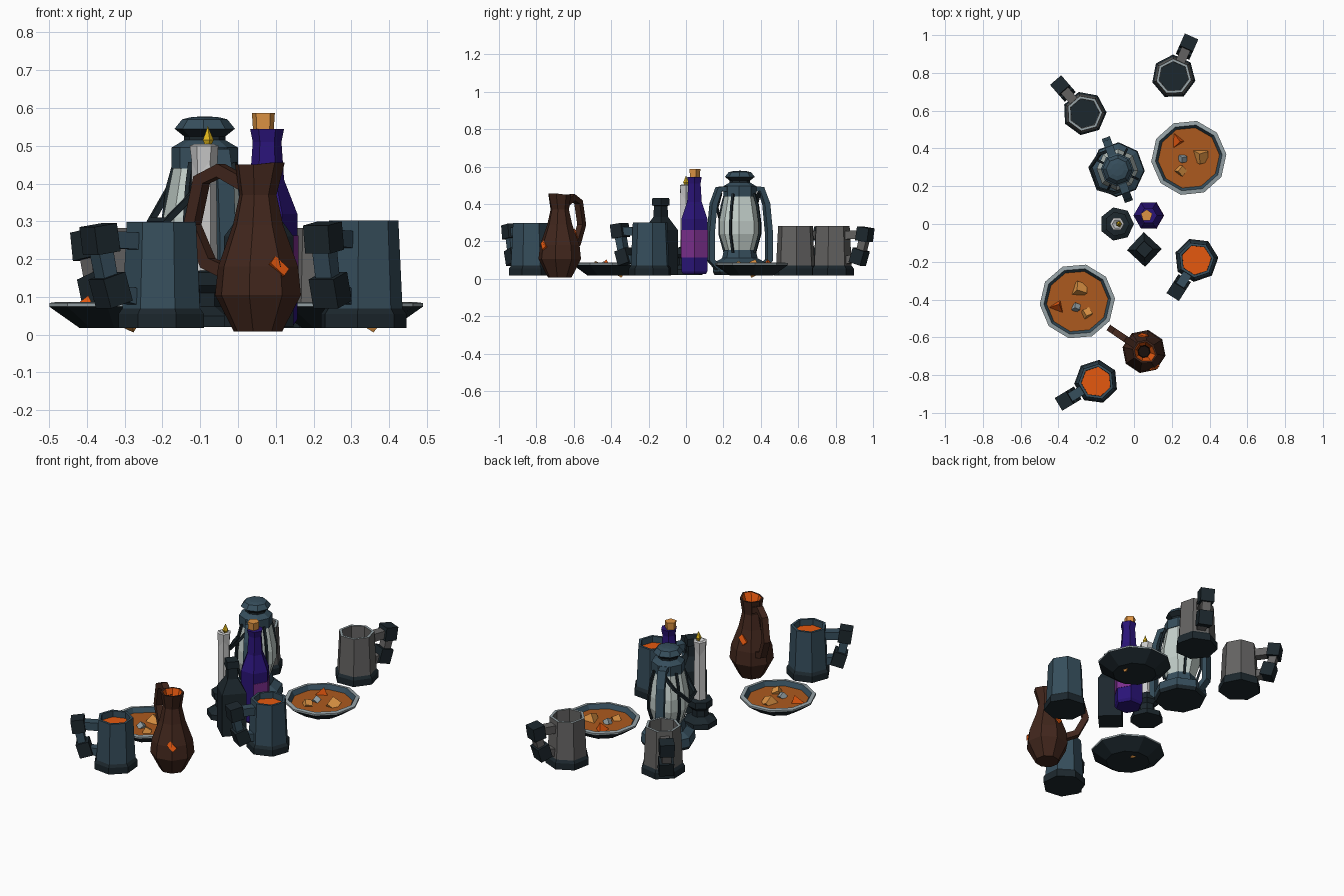
import bpy, bmesh
from math import sin, cos, pi, radians
from mathutils import Vector, Matrix, Euler

if "Cube" in bpy.data.objects:
    bpy.data.objects.remove(bpy.data.objects["Cube"])

def mat(name, hexv):
    m = bpy.data.materials.new(name)
    c = [int(hexv[i:i + 2], 16) / 255 for i in (0, 2, 4)]
    m.diffuse_color = [((v + .055) / 1.055) ** 2.4 if v > .04 else v / 12.92 for v in c] + [1]
    m.use_nodes = True
    m.node_tree.nodes["Principled BSDF"].inputs["Base Color"].default_value = m.diffuse_color
    return m

BLUE, DARK, LIGHT = mat("blue_steel", "364E5C"), mat("dark_steel", "1C272D"), mat("pale_rim", "97A3A7")
GREY, ORANGE, SOUP = mat("grey_metal", "646362"), mat("orange_liquid", "E5580F"), mat("soup", "AC5A1E")
BROWN, PURPLE, LABEL = mat("brown_clay", "41261C"), mat("purple_glass", "2A1478"), mat("label", "7B2F8C")
CORK, GLASS, WAX = mat("cork", "DE9444"), mat("lamp_glass", "C6D2CD"), mat("wax", "C4C4C2")
FLAME, BLACK = mat("flame", "DDB41C"), mat("hole", "1A100C")

def finish(name, bm, mats, loc=(0, 0, 0), rot=0):
    bmesh.ops.recalc_face_normals(bm, faces=bm.faces[:])
    me = bpy.data.meshes.new(name)
    bm.to_mesh(me)
    bm.free()
    for m in mats:
        me.materials.append(m)
    ob = bpy.data.objects.new(name, me)
    ob.location = loc
    ob.rotation_euler.z = rot
    bpy.context.collection.objects.link(ob)
    return ob

def lathe(name, prof, n, loc, m, rot=0, phase=0, only=None):
    """Revolve (r, z[, material of the next band]) points into n flat sides."""
    bm, mats, rings, cur = bmesh.new(), [], [], m
    for p in prof:
        r, z = p[:2]
        cur = p[2] if len(p) > 2 else cur
        if cur not in mats:
            mats.append(cur)
        if r == 0:
            ring = [bm.verts.new((0, 0, z))] * n
        else:
            ring = [bm.verts.new((r * cos(phase + 2 * pi * k / n), r * sin(phase + 2 * pi * k / n), z)) for k in range(n)]
        rings.append((ring, mats.index(cur)))
    for (a, mi), (b, _) in zip(rings, rings[1:]):
        for k in (only or range(n)):
            j = (k + 1) % n
            f = bm.faces.new(dict.fromkeys((a[k], a[j], b[j], b[k])))
            f.material_index = mi
    bmesh.ops.delete(bm, geom=[v for v in bm.verts if not v.link_faces], context='VERTS')
    return finish(name, bm, mats, loc, rot)

def sweep(name, pts, side, width, thick, m, loc, rot=0):
    """Rectangular bar along a planar path."""
    bm, rings = bmesh.new(), []
    pts, side = [Vector(p) for p in pts], Vector(side).normalized()
    for i, p in enumerate(pts):
        t = (pts[min(i + 1, len(pts) - 1)] - pts[max(i - 1, 0)]).normalized()
        nrm = t.cross(side)
        rings.append([bm.verts.new(p + side * a * width / 2 + nrm * b * thick / 2)
                      for a, b in ((1, 1), (-1, 1), (-1, -1), (1, -1))])
    for a, b in zip(rings, rings[1:]):
        for k in range(4):
            bm.faces.new((a[k], a[(k + 1) % 4], b[(k + 1) % 4], b[k]))
    bm.faces.new(rings[0])
    bm.faces.new(rings[-1])
    return finish(name, bm, [m], loc, rot)

def block(name, center, size, euler, m, loc, rot=0):
    bm = bmesh.new()
    bmesh.ops.create_cube(bm, size=1, matrix=Matrix.LocRotScale(Vector(center), Euler(euler), Vector(size)))
    return finish(name, bm, [m], loc, rot)

# Tankards with blocky handles
def tankard(tag, x, y, angle, body, rim, top, filled):
    loc, a = (x, y, 0), radians(angle)
    lathe(tag + "_body", [(0, .018, DARK), (.117, .018), (.117, .055), (.106, .07, body), (.095, top, rim),
                          (.08, top, body), (.078, .05, DARK), (0, .05)], 7, loc, DARK, a, pi / 7)
    if filled:
        lathe(tag + "_drink", [(.0795, top - .035), (0, top - .035)], 7, loc, ORANGE, a, pi / 7)
    sweep(tag + "_handle", [(.08, 0, top - .05), (.185, 0, top - .045), (.19, 0, top - .07), (.165, 0, .115), (.08, 0, .1)],
          (0, 1, 0), .05, .045, body, loc, a)
    block(tag + "_handle_top", (.193, 0, top - .045), (.07, .078, .075), (0, .15, 0), DARK, loc, a)
    block(tag + "_handle_bottom", (.16, 0, .118), (.07, .078, .08), (0, .3, 0), DARK, loc, a)

tankard("empty_mug_back", .21, .78, 66, GREY, LIGHT, .283, False)
tankard("empty_mug_left", -.262, .586, 131, GREY, LIGHT, .283, False)
tankard("full_mug_right", .33, -.19, 237.5, BLUE, BLUE, .302, True)
tankard("full_mug_front", -.2, -.835, 211, BLUE, BLUE, .298, True)

# Bowls of stew
def bowl(tag, x, y, angle):
    loc, a = (x, y, 0), radians(angle)
    lathe(tag, [(0, .018, DARK), (.12, .018), (.2, .074, LIGHT), (.2, .084), (.178, .087, BLUE), (.15, .04), (0, .03)],
          10, loc, DARK, a, .1)
    lathe(tag + "_stew", [(.166, .062), (0, .062)], 10, loc, SOUP, a, .1)
    block(tag + "_potato_large", (.063, .01, .055), (.055, .06, .06), (.5, .55, .3), CORK, loc, a)
    block(tag + "_potato_small", (-.042, -.068, .065), (.04, .04, .035), (.5, .3, .9), CORK, loc, a)
    block(tag + "_onion", (-.032, -.004, .066), (.032, .032, .032), (.5, .6, .2), LIGHT, loc, a)
    bm = bmesh.new()
    bmesh.ops.create_cone(bm, cap_ends=True, segments=3, radius1=.045, radius2=0, depth=.05,
                          matrix=Matrix.Translation((-.052, .088, .08)) @ Euler((.2, .2, .5)).to_matrix().to_4x4())
    finish(tag + "_carrot", bm, [ORANGE], loc, a)

bowl("bowl_back", .29, .35, 0)
bowl("bowl_front", -.3, -.41, 71)

# Lantern
L, la = (-.088, .288, 0), radians(110)
lathe("lantern_base", [(0, .02, DARK), (.135, .02), (.145, .04, BLUE), (.14, .085), (.095, .11), (.085, .155), (0, .155)], 8, L, BLUE, la, pi / 8)
lathe("lantern_glass", [(0, .15), (.08, .15), (.11, .24), (.11, .31), (.08, .46), (0, .46)], 8, L, GLASS, la, pi / 8)
lathe("lantern_top", [(0, .44), (.088, .44), (.088, .495), (.055, .515, DARK), (.055, .525), (.08, .545, BLUE),
                      (.06, .57), (.035, .576), (0, .578)], 8, L, BLUE, la, pi / 8)
for k in range(4):
    sweep("lantern_cage_wire", [(.085, 0, .455), (.105, 0, .39), (.118, 0, .30), (.118, 0, .24), (.088, 0, .14)],
          (0, 1, 0), .012, .012, DARK, L, la + pi / 4 + k * pi / 2)
for s in (0, pi):
    sweep("lantern_side_arm", [(.06, 0, .48), (.12, 0, .48), (.15, 0, .40), (.165, 0, .25), (.165, 0, .10), (.12, 0, .055)],
          (0, 1, 0), .045, .03, BLUE, L, la + s)
sweep("lantern_carry_handle", [(.11, 0, .46), (.11, .06, .385), (.06, .13, .30), (-.06, .13, .30), (-.11, .06, .385), (-.11, 0, .46)],
      (0, .16, .13), .016, .016, DARK, L, la)

# Candle and holder
C = (-.09, 0, 0)
lathe("candle_holder", [(0, .02), (.09, .02), (.09, .05), (.045, .075), (.045, .11), (.066, .13), (.066, .165), (.03, .17), (0, .17)], 7, C, DARK)
candle = lathe("candle", [(0, .16), (.036, .16), (.033, .46), (.038, .5), (.025, .505), (0, .49)], 6, C, WAX)
for i, v in enumerate(candle.data.vertices):
    if v.co.z > .45 and v.co.z < .47 and i % 2:
        v.co.z -= .04
lathe("candle_flame", [(0, .485), (.016, .515), (0, .552)], 5, (-.08, 0, 0), FLAME)

# Corked bottle with label on its right side
B = (.077, .045, 0)
lathe("bottle", [(0, .025), (.07, .025), (.08, .04), (.08, .32), (.045, .41), (.038, .51), (.045, .545), (0, .545)], 6, B, PURPLE)
lathe("bottle_label", [(.079, .113), (.0825, .113), (.0825, .262), (.079, .262)], 6, B, LABEL, only=[0, 5])
lathe("bottle_cork", [(0, .53), (.028, .53), (.032, .587), (0, .587)], 5, (.067, .045, 0), CORK, .3)

# Dark square flask
F = (.055, -.135, 0)
lathe("flask", [(0, .02), (.092, .02), (.092, .26), (.04, .33), (.036, .39), (.048, .392), (.045, .432), (0, .432)], 4, F, DARK, radians(-43), pi / 4)

# Clay pitcher: spout opposite the handle, glowing cracks
P, pa = (.053, -.675, 0), radians(146)
jug = lathe("pitcher", [(0, .008), (.065, .008), (.116, .105), (.108, .18), (.068, .29), (.05, .37), (.062, .45, BROWN),
                        (.052, .45, ORANGE), (.034, .39, BLACK), (.03, .33), (0, .33)], 8, P, BROWN, pa, pi / 8)
for v in jug.data.vertices:
    if v.co.z > .44 and v.co.x < -.03:
        v.co.x -= .012
        v.co.z += .006
sweep("pitcher_handle", [(.045, 0, .40), (.12, 0, .435), (.18, 0, .41), (.21, 0, .29), (.16, 0, .19), (.085, 0, .16)],
      (0, 1, 0), .035, .035, BROWN, P, pa)
for deg, z, r in ((-57, .18, .103), (92, .24, .086)):
    block("pitcher_crack", (r - .002, 0, z), (.012, .028, .05), (radians(45), -.35, 0), ORANGE, P, radians(deg))
